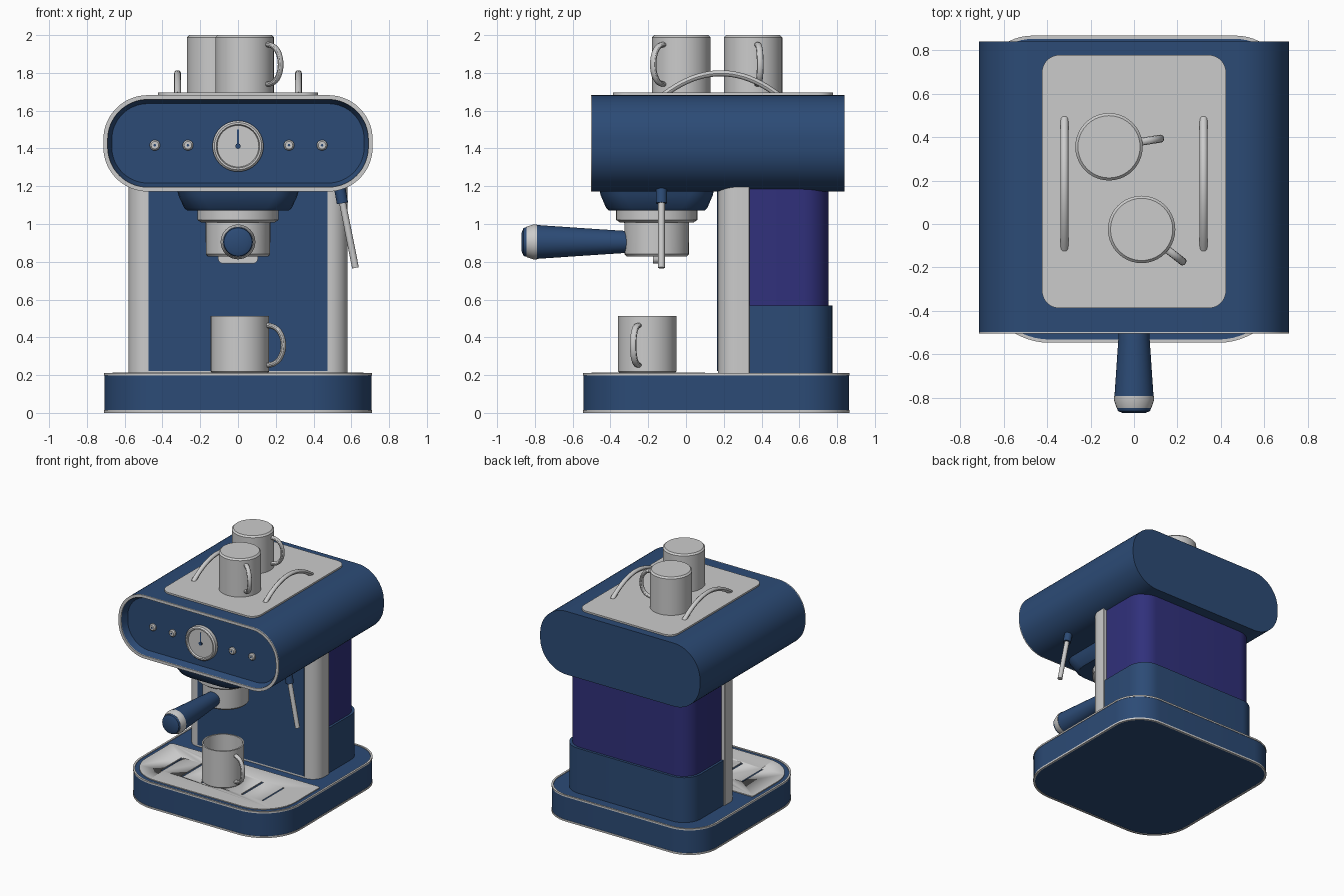
import bpy, bmesh, math
from mathutils import Vector, Matrix

if "Cube" in bpy.data.objects:
    bpy.data.objects.remove(bpy.data.objects["Cube"])


def material(name, rgb):
    m = bpy.data.materials.new(name)
    m.diffuse_color = (*rgb, 1)
    m.use_nodes = True
    m.node_tree.nodes["Principled BSDF"].inputs["Base Color"].default_value = m.diffuse_color
    return m


NAVY = material("navy", (0.025, 0.07, 0.18))
TANK = material("tank_indigo", (0.03, 0.03, 0.20))


def finish(name, bm, mat):
    """Turn a bmesh into an object, smooth except across hard edges."""
    bmesh.ops.recalc_face_normals(bm, faces=bm.faces)
    for f in bm.faces:
        f.smooth = True
    for e in bm.edges:
        e.smooth = len(e.link_faces) == 2 and e.calc_face_angle(0) < math.radians(32)
    me = bpy.data.meshes.new(name)
    bm.to_mesh(me)
    bm.free()
    ob = bpy.data.objects.new(name, me)
    bpy.context.collection.objects.link(ob)
    if mat:
        me.materials.append(mat)
    return ob


def loft(name, rings, mat=None, closed=False):
    """Skin a list of equal-length rings; cap the ends or join last to first."""
    bm = bmesh.new()
    vs = [[bm.verts.new(p) for p in r] for r in rings]
    n = len(vs[0])
    for a, b in zip(vs, vs[1:] + (vs[:1] if closed else [])):
        for i in range(n):
            j = (i + 1) % n
            bm.faces.new((a[i], a[j], b[j], b[i]))
    if not closed:
        bm.faces.new(vs[0])
        bm.faces.new(vs[-1])
    return finish(name, bm, mat)


def rrect(x0, x1, y0, y1, rf, rb, inset=0, n=10):
    """Rounded rectangle outline, front radius rf and back radius rb."""
    x0, x1, y0, y1 = x0 + inset, x1 - inset, y0 + inset, y1 - inset
    rf, rb = max(rf - inset, 0.002), max(rb - inset, 0.002)
    pts = []
    for cx, cy, r, a0 in ((x1 - rb, y1 - rb, rb, 0), (x0 + rb, y1 - rb, rb, 90),
                          (x0 + rf, y0 + rf, rf, 180), (x1 - rf, y0 + rf, rf, 270)):
        for k in range(n + 1):
            a = math.radians(a0 + 90 * k / n)
            pts.append((cx + r * math.cos(a), cy + r * math.sin(a)))
    return pts


def flat(pts, z):
    return [(x, y, z) for x, y in pts]


def upright(pts, y):
    return [(x, y, z) for x, z in pts]


def slab(name, pts, z0, z1, mat=None):
    return loft(name, [flat(pts, z0), flat(pts, z1)], mat)


def lathe(name, profile, loc, axis=(0, 0, 1), mat=None, closed=False, seg=40):
    """Spin (radius, height) pairs about an axis through loc."""
    q = Vector((0, 0, 1)).rotation_difference(Vector(axis).normalized())
    ring = lambda r, h: [Vector(loc) + q @ Vector((r * math.cos(2 * math.pi * k / seg),
                         r * math.sin(2 * math.pi * k / seg), h)) for k in range(seg)]
    return loft(name, [ring(r, h) for r, h in profile], mat, closed)


def tube(name, path, normal, rn, rt, mat=None, seg=12):
    """Oval tube along a path lying in the plane with the given normal."""
    path, nrm, rings = [Vector(p) for p in path], Vector(normal).normalized(), []
    for i, p in enumerate(path):
        t = (path[min(i + 1, len(path) - 1)] - path[max(i - 1, 0)]).normalized()
        s = t.cross(nrm)
        rings.append([p + nrm * rn * math.cos(2 * math.pi * k / seg)
                      + s * rt * math.sin(2 * math.pi * k / seg) for k in range(seg)])
    return loft(name, rings, mat)


def box(name, lo, hi, mat=None):
    return slab(name, [(lo[0], lo[1]), (hi[0], lo[1]), (hi[0], hi[1]), (lo[0], hi[1])], lo[2], hi[2], mat)


# Base with grey trim lines
base = lambda i=0: rrect(-0.707, 0.707, -0.543, 0.863, 0.32, 0.24, i, 14)
slab("base", base(), 0.004, 0.206, NAVY)
for name, z0, z1 in (("base_trim_bottom", 0, 0.014), ("base_trim_top", 0.198, 0.211)):
    loft(name, [flat(base(-0.003), z0), flat(base(-0.003), z1),
                flat(base(0.012), z1), flat(base(0.012), z0)], None, True)

# Drip tray: plate with slots cut through to the dark base
tray = slab("drip_tray", rrect(-0.665, 0.665, -0.50, 0.10, 0.28, 0.02), 0.202, 0.213)
bm = bmesh.new()
for k in range(6):
    x = -0.45 + 0.18 * k
    bmesh.ops.create_cube(bm, size=1, matrix=Matrix.Translation((x, -0.2, 0.21))
                          @ Matrix.Diagonal((0.018, 0.27, 0.1, 1)))
cutter = finish("slot_cutter", bm, None)
cutter.hide_render = True
cutter.hide_set(True)
mod = tray.modifiers.new("slots", "BOOLEAN")
mod.operation, mod.object, mod.solver = "DIFFERENCE", cutter, "EXACT"

# Column: grey frame, navy splash panel, rear housing and water tank
slab("column_frame", rrect(-0.58, 0.58, 0.17, 0.335, 0.1, 0.005), 0.2, 1.2)
box("splash_panel", (-0.475, 0.165, 0.222), (0.475, 0.2, 1.2), NAVY)
slab("rear_housing", rrect(-0.57, 0.57, 0.33, 0.775, 0.005, 0.15), 0.2, 0.568, NAVY)
slab("water_tank", rrect(-0.552, 0.552, 0.33, 0.755, 0.005, 0.14), 0.56, 1.2, TANK)

# Head with recessed front panel and grey rim
head = lambda i=0: rrect(-0.713, 0.713, 1.172, 1.682, 0.235, 0.235, i, 16)
loft("head", [upright(head(), 0.84), upright(head(), -0.497), upright(head(0.022), -0.497),
              upright(head(0.045), -0.45)], NAVY)
loft("head_rim", [upright(head(), -0.496), upright(head(), -0.504),
                  upright(head(0.023), -0.504), upright(head(0.023), -0.496)], None, True)

# Pressure gauge and buttons
lathe("gauge", [(0.135, -0.01), (0.135, 0.028), (0.125, 0.038), (0.115, 0.038), (0.11, 0.024)],
      (0, -0.45, 1.412), (0, -1, 0))
box("gauge_needle", (-0.004, -0.479, 1.412), (0.004, -0.472, 1.50), NAVY)
lathe("gauge_hub", [(0.014, 0), (0.014, 0.01)], (0, -0.472, 1.412), (0, -1, 0), NAVY, seg=16)
for k, x in enumerate((-0.44, -0.265, 0.27, 0.445)):
    lathe(f"button_{k + 1}", [(0.028, -0.005), (0.028, 0.012), (0.02, 0.02)],
          (x, -0.45, 1.417), (0, -1, 0), seg=20)
    lathe(f"button_dot_{k + 1}", [(0.007, 0), (0.007, 0.002)], (x, -0.47, 1.417), (0, -1, 0), NAVY, seg=10)

# Brew group: shroud, collar, filter holder, spout
group = lambda h, r: rrect(-h, h, -0.155 - h * 0.94, -0.155 + h * 0.94, r, r, 0, 5)
loft("group_shroud", [flat(group(0.325, 0.11), 1.19), flat(group(0.315, 0.12), 1.15),
                      flat(group(0.285, 0.13), 1.085), flat(group(0.27, 0.13), 1.072)], NAVY)
lathe("group_collar", [(0.215, 1.08), (0.215, 1.022), (0.195, 1.008)], (0, -0.155, 0))
lathe("filter_holder", [(0.172, 1.012), (0.17, 0.84), (0.16, 0.828)], (0, -0.155, 0))
loft("spout", [upright(rrect(-0.105, 0.105, 0.79, 0.85, 0.028, 0.005), y) for y in (-0.175, -0.135)])

# Filter holder handle
p = (0, -0.30, 0.905)
lathe("handle_grip", [(0.057, 0), (0.07, 0.2), (0.09, 0.495)], p, (0, -1, 0), NAVY)
lathe("handle_cap", [(0.092, 0.49), (0.092, 0.51), (0.08, 0.545)], p, (0, -1, 0))
lathe("handle_end", [(0.08, 0.54), (0.074, 0.56), (0.05, 0.57)], p, (0, -1, 0), NAVY)

# Steam wand
tube("wand_joint", [(0.535, -0.13, 1.21), (0.553, -0.13, 1.11)], (0, 1, 0), 0.03, 0.03, NAVY)
tube("steam_wand", [(0.55, -0.13, 1.13), (0.622, -0.13, 0.768)], (0, 1, 0), 0.018, 0.018)

# Cup warmer plate and side rails
slab("warmer_plate", rrect(-0.423, 0.423, -0.387, 0.777, 0.08, 0.08), 1.67, 1.695)
for side, x in (("left", -0.32), ("right", 0.32)):
    path = [(x, 0.185 + 0.3 * u, 1.685 + 0.113 * (1 - u * u)) for u in (k / 10 for k in range(-10, 11))]
    tube("rail_" + side, path, (1, 0, 0), 0.018, 0.016)


def cup(name, x, y, z, angle, inverted=False):
    """Cup with handle; an inverted cup stands on its rim."""
    axis = (0, 0, -1) if inverted else (0, 0, 1)
    foot = z + 0.305 if inverted else z
    lathe(name, [(0.143, 0), (0.155, 0.012), (0.155, 0.305), (0.143, 0.305), (0.143, 0.02)],
          (x, y, foot), axis)
    a = math.radians(angle)
    path = []
    for k in range(-8, 9):
        t = math.radians(90 * k / 8)
        d = 0.145 + 0.097 * max(math.cos(t), 0) ** 0.8
        path.append((x + d * math.cos(a), y + d * math.sin(a), z + 0.15 + 0.105 * math.sin(t)))
    tube(name + "_handle", path, (-math.sin(a), math.cos(a), 0), 0.018, 0.014)


# Cups
cup("cup_on_tray", 0.01, -0.205, 0.208, -18)
cup("cup_warming_back", -0.115, 0.355, 1.695, 9, True)
cup("cup_warming_front", 0.035, -0.025, 1.695, -38, True)
